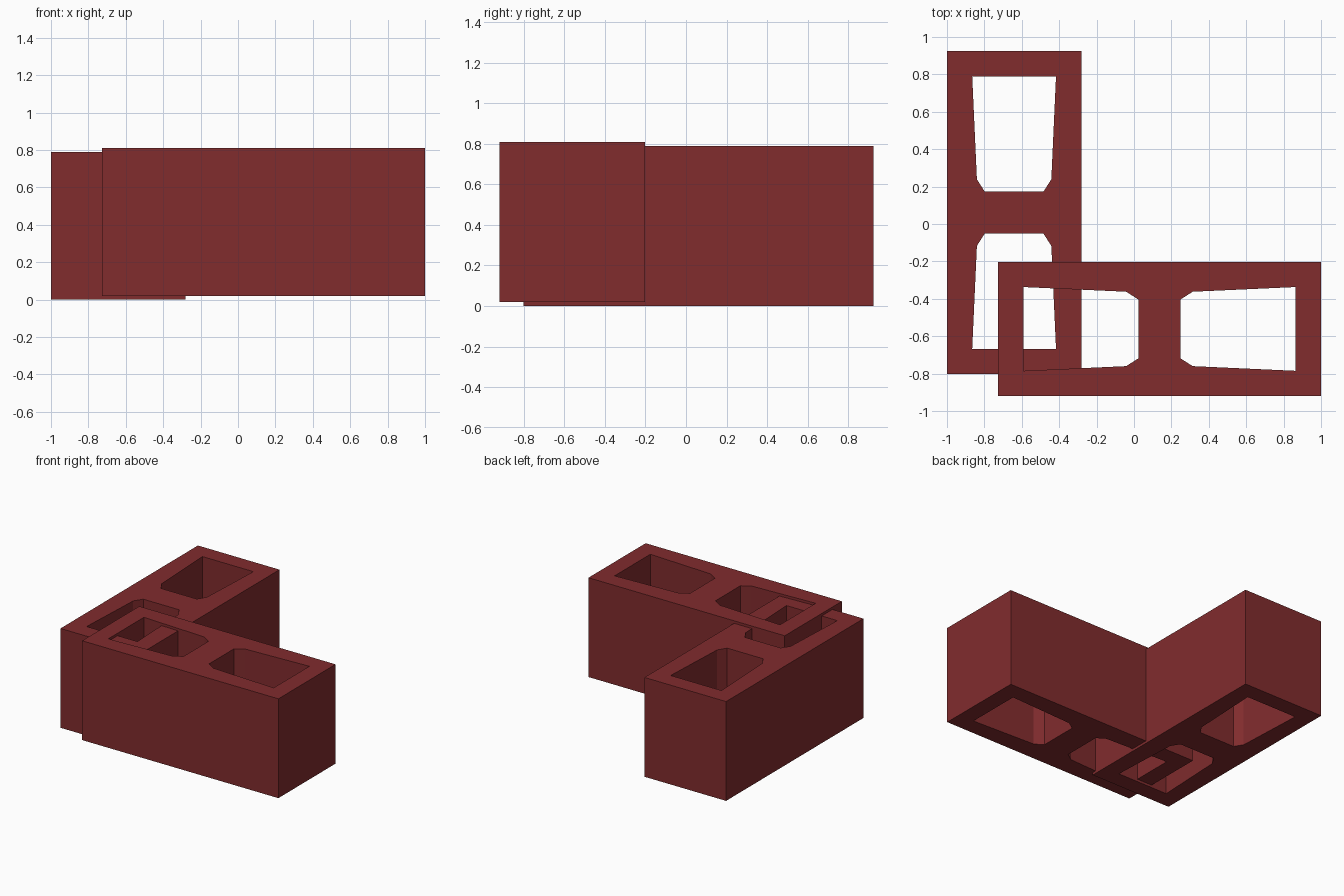
import bpy
import bmesh
from math import pi
from mathutils import Matrix, Vector

cube = bpy.data.objects.get("Cube")
if cube:
    bpy.data.objects.remove(cube, do_unlink=True)

LENGTH, WIDTH, HEIGHT = 1.727, 0.718, 0.79

# Brick red material
red = bpy.data.materials.new("brick_red")
red.use_nodes = True
colour = (0.22, 0.025, 0.027, 1)
red.diffuse_color = colour
red.node_tree.nodes["Principled BSDF"].inputs["Base Color"].default_value = colour

# Half outline of one core: wide outer end, chamfered toward the middle web
core_side = [(0.728, 0.224), (0.178, 0.199), (0.112, 0.157)]


def core_loop(side):
    upper = [(side * x, y) for x, y in core_side]
    return upper + [(x, -y) for x, y in reversed(upper)]


def block_mesh():
    """Hollow block lying along x, with two cores running right through."""
    bm = bmesh.new()
    a, b = LENGTH / 2, WIDTH / 2
    outline = [(-a, -b), (a, -b), (a, b), (-a, b)]
    edges = []
    for loop in (outline, core_loop(1), core_loop(-1)):
        verts = [bm.verts.new((x, y, 0)) for x, y in loop]
        edges += [bm.edges.new((v, verts[i - 1])) for i, v in enumerate(verts)]
    bmesh.ops.triangle_fill(bm, edges=edges, use_beauty=True, normal=(0, 0, 1))
    raised = bmesh.ops.extrude_face_region(bm, geom=bm.faces[:])["geom"]
    top = [v for v in raised if isinstance(v, bmesh.types.BMVert)]
    bmesh.ops.translate(bm, verts=top, vec=(0, 0, HEIGHT))
    bmesh.ops.recalc_face_normals(bm, faces=bm.faces[:])
    mesh = bpy.data.meshes.new("hollow_block")
    bm.to_mesh(mesh)
    bm.free()
    mesh.materials.append(red)
    return mesh


# Two overlapping blocks forming a corner
shared = block_mesh()
for name, place, turn in (("side_block", (-0.641, 0.061, 0), pi / 2),
                          ("front_block", (0.136, -0.561, 0.02), 0)):
    block = bpy.data.objects.new(name, shared)
    block.matrix_world = Matrix.Translation(Vector(place)) @ Matrix.Rotation(turn, 4, "Z")
    bpy.context.collection.objects.link(block)
